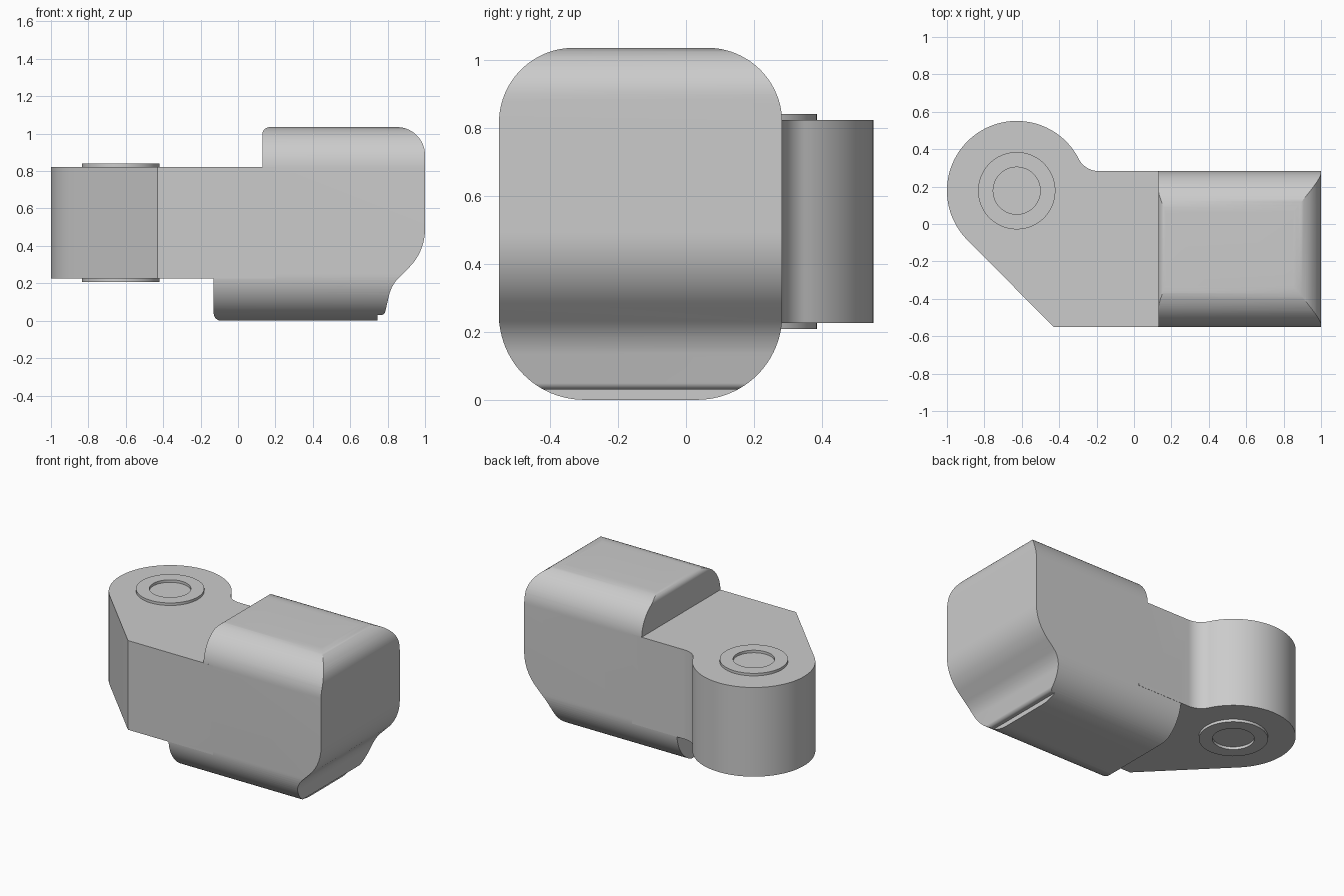
import bpy, bmesh
from math import sin, cos, tan, pi, radians
from mathutils import Vector

cube = bpy.data.objects.get("Cube")
if cube:
    bpy.data.objects.remove(cube, do_unlink=True)

grey = bpy.data.materials.new("plain grey")
grey.use_nodes = True
colour = (0.6, 0.6, 0.6, 1)
grey.diffuse_color = colour
grey.node_tree.nodes["Principled BSDF"].inputs["Base Color"].default_value = colour


def arc(cx, cy, r, start, end, n):
    """Points on an arc, angles in degrees."""
    steps = [radians(start + (end - start) * i / n) for i in range(n + 1)]
    return [(cx + r * cos(a), cy + r * sin(a)) for a in steps]


def rounded(corners, n=16):
    """Polygon from (u, v, radius) corners with filleted corners."""
    out = []
    for i, (u, v, r) in enumerate(corners):
        p = Vector((u, v))
        if r == 0:
            out.append((u, v))
            continue
        a = (Vector(corners[i - 1][:2]) - p).normalized()
        b = (Vector(corners[(i + 1) % len(corners)][:2]) - p).normalized()
        half = a.angle(b) / 2
        centre = p + (a + b).normalized() * (r / sin(half))
        start = p + a * (r / tan(half)) - centre
        end = p + b * (r / tan(half)) - centre
        sweep = pi - 2 * half
        for k in range(n + 1):
            t = sweep * k / n
            q = centre + (start * sin(sweep - t) + end * sin(t)) / sin(sweep)
            out.append((q.x, q.y))
    return out


def prism(name, outline, low, high, place):
    """Extrude an outline; place maps (u, v, depth) to x, y, z."""
    bm = bmesh.new()
    rings = [[bm.verts.new(place(u, v, d)) for u, v in outline] for d in (low, high)]
    bm.faces.new(rings[0])
    bm.faces.new(rings[1])
    count = len(outline)
    for i in range(count):
        j = (i + 1) % count
        bm.faces.new((rings[0][i], rings[0][j], rings[1][j], rings[1][i]))
    bmesh.ops.recalc_face_normals(bm, faces=bm.faces)
    mesh = bpy.data.meshes.new(name)
    bm.to_mesh(mesh)
    bm.free()
    mesh.materials.append(grey)
    obj = bpy.data.objects.new(name, mesh)
    bpy.context.collection.objects.link(obj)
    return obj


def select(obj):
    bpy.ops.object.select_all(action='DESELECT')
    obj.select_set(True)
    bpy.context.view_layer.objects.active = obj


def combine(obj, other, operation):
    """Apply a boolean and discard the second object."""
    mod = obj.modifiers.new("combine", 'BOOLEAN')
    mod.operation, mod.solver, mod.object = operation, 'EXACT', other
    select(obj)
    bpy.ops.object.modifier_apply(modifier=mod.name)
    bpy.data.objects.remove(other, do_unlink=True)


FRONT, BACK, TOP = -0.55, 0.283, 1.035
PIN_X, PIN_Y = -0.627, 0.178

# Block: stepped front profile, limited by a rounded end section
body = prism("hinge_body", rounded([
    (-0.13, 0, 0.04), (-0.13, 0.5, 0), (0.13, 0.5, 0), (0.13, TOP, 0.04),
    (1, TOP, 0.15), (1, 0.37, 0.29), (0.82, 0.19, 0.2),
    (0.783, 0.03, 0.025), (0.745, 0.03, 0), (0.745, 0, 0)]),
    -1, 1, lambda u, v, d: (u, d, v))
section = prism("end_section", rounded([
    (FRONT, 0, 0.25), (BACK, 0, 0.25), (BACK, TOP, 0.22), (FRONT, TOP, 0.22)], 24),
    -2, 2, lambda u, v, d: (d, u, v))
combine(body, section, 'INTERSECT')


def upright(u, v, d):
    return (u, v, d)


# Arm: round eye, slanted front side and a hollow fillet at the back
outline = [(-0.43, FRONT), (0.2, FRONT), (0.2, BACK)]
outline += arc(-0.189, BACK + 0.12, 0.12, 270, 207.3, 12)
outline += arc(PIN_X, PIN_Y, 0.373, 27.3, 225, 64)[1:]
arm = prism("arm", outline, 0.226, 0.823, upright)
combine(body, arm, 'UNION')
select(body)
bpy.ops.object.shade_smooth_by_angle(angle=radians(25))

# Bushing: a thin raised collar on each side of the eye
for name, low, high in (("top_collar", 0.82, 0.84), ("bottom_collar", 0.208, 0.23)):
    collar = prism(name, arc(PIN_X, PIN_Y, 0.207, 0, 352.5, 47), low, high, upright)
    bore = prism("bore", arc(PIN_X, PIN_Y, 0.126, 0, 352.5, 47), 0, 1, upright)
    combine(collar, bore, 'DIFFERENCE')
    select(collar)
    bpy.ops.object.shade_smooth_by_angle(angle=radians(25))
